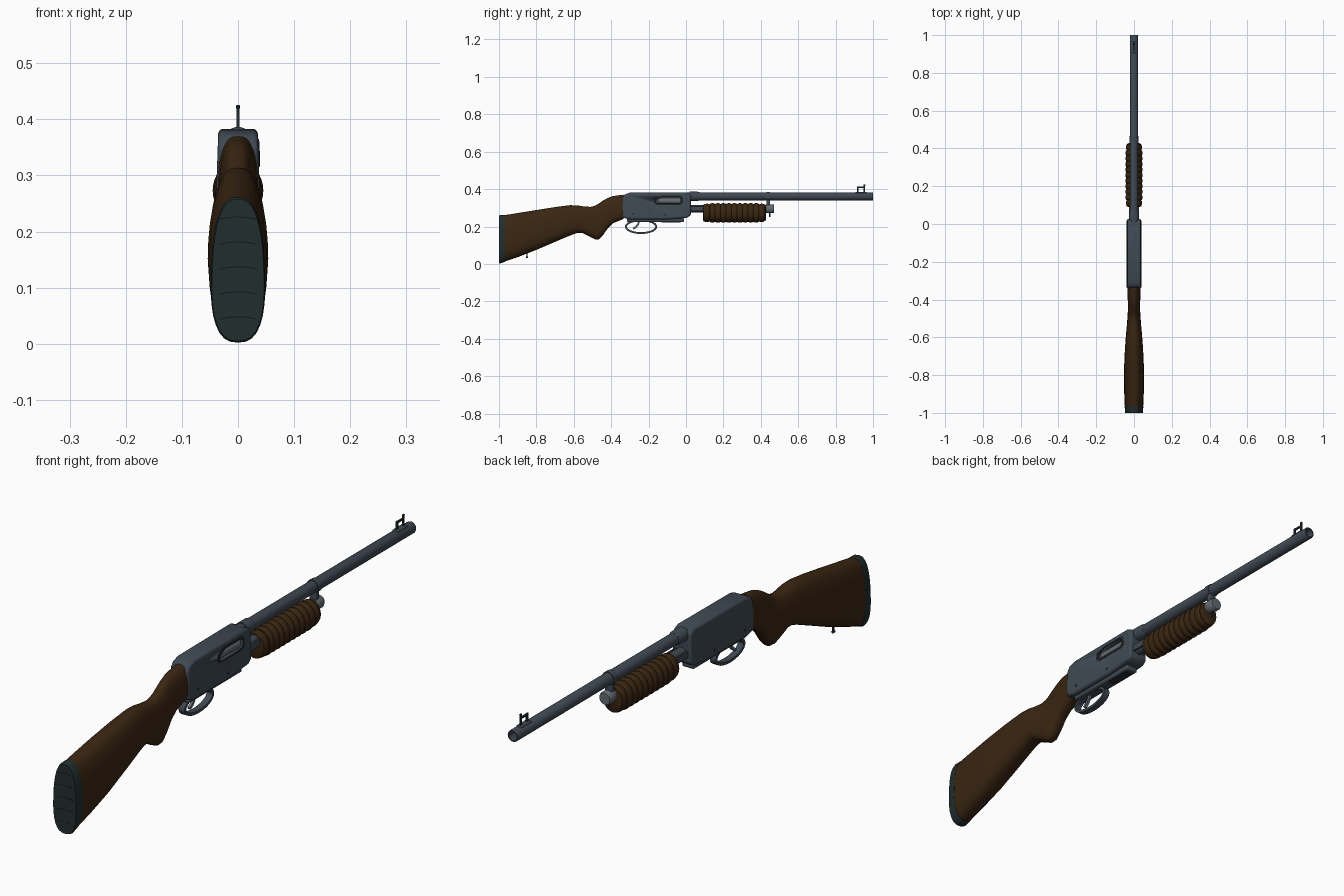
import bpy, bmesh, math
from mathutils import Vector

if "Cube" in bpy.data.objects:
    bpy.data.objects.remove(bpy.data.objects["Cube"], do_unlink=True)


def material(name, rgb):
    m = bpy.data.materials.new(name)
    m.use_nodes = True
    m.diffuse_color = (*rgb, 1)
    m.node_tree.nodes["Principled BSDF"].inputs["Base Color"].default_value = (*rgb, 1)
    return m


STEEL = material("blued steel", (0.05, 0.066, 0.086))
DARK = material("dark steel", (0.018, 0.024, 0.03))
BRIGHT = material("bright steel", (0.13, 0.15, 0.17))
WOOD = material("walnut", (0.042, 0.019, 0.006))
RUBBER = material("rubber", (0.016, 0.027, 0.028))
BLACK = material("black groove", (0.006, 0.009, 0.01))


def finish(name, bm, mat, angle=35):
    bmesh.ops.recalc_face_normals(bm, faces=bm.faces)
    me = bpy.data.meshes.new(name)
    bm.to_mesh(me)
    bm.free()
    me.materials.append(mat)
    ob = bpy.data.objects.new(name, me)
    bpy.context.collection.objects.link(ob)
    bpy.ops.object.select_all(action="DESELECT")
    ob.select_set(True)
    bpy.context.view_layer.objects.active = ob
    bpy.ops.object.shade_smooth_by_angle(angle=math.radians(angle))
    return ob


def skin(name, rings, mat, caps=True, loop=False, angle=35):
    """Bridge a list of equal-sized point rings."""
    bm = bmesh.new()
    rows = [[bm.verts.new(p) for p in r] for r in rings]
    n = len(rows[0])
    for a, b in zip(rows, rows[1:] + (rows[:1] if loop else [])):
        for i in range(n):
            j = (i + 1) % n
            bm.faces.new((a[i], a[j], b[j], b[i]))
    if caps and not loop:
        bm.faces.new(rows[0])
        bm.faces.new(rows[-1])
    return finish(name, bm, mat, angle)


def lathe(name, profile, z, mat, x=0, sx=1, sides=32, loop=False):
    """Turn (y, radius) pairs about an axis along y."""
    rings = [[(x + sx * r * math.cos(2 * math.pi * i / sides), y,
               z + r * math.sin(2 * math.pi * i / sides)) for i in range(sides)]
             for y, r in profile]
    return skin(name, rings, mat, loop=loop)


def prism(name, outline, half, mat, x=0, bevel=0.0):
    """Extrude a (y, z) outline across x."""
    rings = [[(x + s * half, y, z) for y, z in outline] for s in (-1, 1)]
    ob = skin(name, rings, mat)
    if bevel:
        b = ob.modifiers.new("bevel", "BEVEL")
        b.width, b.segments, b.limit_method = bevel, 3, "ANGLE"
        bpy.ops.object.modifier_apply(modifier="bevel")
        bpy.ops.object.shade_smooth_by_angle(angle=math.radians(35))
    return ob


def box(name, y0, y1, z0, z1, half, mat, x=0, bevel=0.0):
    return prism(name, [(y0, z0), (y1, z0), (y1, z1), (y0, z1)], half, mat, x, bevel)


def strip(name, path, half, thick, mat, loop=False):
    """Sweep a flat bar along a (y, z) path."""
    rings, n = [], len(path)
    for i, (y, z) in enumerate(path):
        a = path[(i - 1) % n] if loop or i else path[0]
        b = path[(i + 1) % n] if loop or i < n - 1 else path[-1]
        d = Vector((b[0] - a[0], b[1] - a[1])).normalized() * thick
        rings.append([(sx * half, y - s * d.y, z + s * d.x)
                      for sx, s in ((-1, -1), (1, -1), (1, 1), (-1, 1))])
    return skin(name, rings, mat, loop=loop)


def egg(y, low, high, half, taper, n=32, power=0.78):
    """Rounded section that narrows toward its top."""
    pts, mid, h = [], (low + high) / 2, (high - low) / 2
    for i in range(n):
        c, s = math.cos(2 * math.pi * i / n), math.sin(2 * math.pi * i / n)
        u = math.copysign(abs(c) ** power, c)
        v = math.copysign(abs(s) ** power, s)
        pts.append((half * u * (1 - taper * v), y, mid + h * v))
    return pts


# Stock and butt pad: y, bottom, top, half width, taper
stock = [(-0.968, 0.013, 0.261, 0.048, 0.1), (-0.9, 0.036, 0.272, 0.051, 0.1),
         (-0.8, 0.075, 0.288, 0.053, 0.12), (-0.7, 0.118, 0.304, 0.049, 0.14),
         (-0.62, 0.152, 0.314, 0.044, 0.15), (-0.58, 0.166, 0.313, 0.041, 0.15),
         (-0.55, 0.164, 0.308, 0.038, 0.15), (-0.51, 0.143, 0.305, 0.035, 0.15),
         (-0.485, 0.131, 0.312, 0.033, 0.15), (-0.465, 0.132, 0.324, 0.032, 0.15),
         (-0.445, 0.152, 0.338, 0.031, 0.15), (-0.42, 0.188, 0.352, 0.031, 0.15),
         (-0.39, 0.218, 0.363, 0.033, 0.15), (-0.335, 0.24, 0.37, 0.035, 0.15)]
skin("stock", [egg(*s) for s in stock], WOOD, angle=50)
skin("butt_pad", [egg(-0.967, 0.012, 0.262, 0.0485, 0.1), egg(-0.992, 0.002, 0.262, 0.048, 0.1),
                  egg(-1.0, 0.005, 0.258, 0.046, 0.1)], RUBBER, angle=50)
for i in range(5):
    z = 0.043 + 0.0445 * i
    arc = [(0.033 * t / 4, z + 0.004 * (1 - (t / 4) ** 2)) for t in range(-4, 5)]
    skin("pad_groove", [[(x, y, h + d) for y, d in ((-1.0005, 0), (-1.0005, 0.002),
                        (-0.998, 0.002), (-0.998, 0))] for x, h in arc], BLACK)
lathe("sling_stud", [(-0.855, 0.005), (-0.845, 0.005)], 0.036, DARK, sides=12)
box("sling_stud_post", -0.853, -0.847, 0.036, 0.065, 0.003, DARK)

# Receiver with a cut ejection port
receiver = prism("receiver", [(-0.342, 0.248), (-0.342, 0.352), (-0.328, 0.372), (-0.30, 0.381),
                              (0.0, 0.383), (0.026, 0.372), (0.026, 0.262), (0.008, 0.247),
                              (-0.1, 0.238), (-0.3, 0.238)], 0.039, STEEL, bevel=0.009)
for v in receiver.data.vertices:
    v.co.x *= 1 - 0.9 * max(0, v.co.z - 0.27)
PORT = [(-0.15, 0.322), (-0.035, 0.322), (-0.024, 0.333), (-0.024, 0.349),
        (-0.035, 0.358), (-0.125, 0.358), (-0.158, 0.342), (-0.16, 0.33)]
cutter = prism("port_cutter", PORT, 0.025, DARK, x=0.045)
cutter.hide_render = True
bpy.context.view_layer.objects.active = receiver
cut = receiver.modifiers.new("port", "BOOLEAN")
cut.operation, cut.object, cut.solver = "DIFFERENCE", cutter, "EXACT"
bpy.ops.object.modifier_apply(modifier="port")
bpy.data.objects.remove(cutter, do_unlink=True)
cy, cz = -0.092, 0.34
rim = []
for y, z in PORT:
    lean = 1 - 0.9 * (z - 0.27)
    oy, oz = y + math.copysign(0.008, y - cy), z + math.copysign(0.007, z - cz)
    rim.append([(0.034, y, z), (0.0415 * lean, y, z), (0.0405 * lean, oy, oz), (0.034, oy, oz)])
skin("port_rim", rim, DARK, loop=True)
lathe("bolt", [(-0.15, 0.017), (-0.03, 0.017)], 0.337, BRIGHT, x=0.017)
box("lower_plate", -0.315, -0.01, 0.224, 0.245, 0.024, STEEL, bevel=0.006)
box("loading_gate", -0.13, -0.03, 0.2225, 0.226, 0.016, DARK)
for y, z in ((-0.285, 0.268), (-0.11, 0.262)):
    for side in (-1, 1):
        ob = lathe("receiver_pin", [(-0.001, 0.005), (0.001, 0.005)], 0, DARK, sides=16)
        ob.rotation_euler.z = math.pi / 2
        ob.location = (side * 0.0392, y, z)

# Trigger and guard
guard = [(-0.24 + 0.081 * math.cos(t * math.pi / 16), 0.199 + 0.034 * math.sin(t * math.pi / 16))
         for t in range(32)]
strip("trigger_guard", guard, 0.012, 0.005, STEEL, loop=True)
strip("trigger", [(-0.25, 0.232), (-0.256, 0.212), (-0.268, 0.197), (-0.282, 0.188)],
      0.005, 0.005, BRIGHT)

# Barrel with open muzzle, collar and magazine tube
lathe("barrel", [(0.0, 0.0215), (0.996, 0.0215), (1.0, 0.02), (1.0, 0.016), (0.9, 0.0155),
                 (0.9, 0.001), (0.0, 0.001)], 0.361, STEEL, loop=True)
lathe("bore", [(0.902, 0.0154), (0.904, 0.0154)], 0.361, BLACK)
lathe("barrel_collar", [(0.02, 0.0255), (0.06, 0.0255), (0.072, 0.022)], 0.361, STEEL)
lathe("magazine_tube", [(0.0, 0.019), (0.44, 0.019)], 0.295, STEEL)
lathe("magazine_cap", [(0.428, 0.022), (0.436, 0.024), (0.464, 0.024), (0.47, 0.021)],
      0.295, BRIGHT)
for side in (-1, 1):
    box("action_bar", 0.02, 0.11, 0.282, 0.306, 0.003, STEEL, x=side * 0.023)

# Barrel band holding the magazine tube
lathe("barrel_band", [(0.43, 0.0245), (0.45, 0.0245)], 0.361, STEEL)
box("band_bridge", 0.43, 0.45, 0.285, 0.36, 0.014, STEEL, bevel=0.003)
box("front_swivel_stud", 0.443, 0.451, 0.252, 0.275, 0.003, DARK)

# Ribbed fore-end
ribs, count = [(0.09, 0.034), (0.094, 0.045)], 11
pitch = 0.322 / count
for i in range(count):
    y = 0.098 + pitch * i
    edge = 0.048 if i in (0, count - 1) else 0.051
    ribs += [(y, edge - 0.003), (y + pitch * 0.2, edge), (y + pitch * 0.5, edge + 0.0015),
             (y + pitch * 0.8, edge), (y + pitch * 0.97, edge - 0.004)]
ribs += [(0.423, 0.045), (0.428, 0.034)]
lathe("fore_end", ribs, 0.273, WOOD, sx=0.86)

# Front sight
box("sight_base", 0.905, 0.965, 0.376, 0.385, 0.011, STEEL, bevel=0.003)
for y, top in ((0.917, 0.414), (0.954, 0.422)):
    box("sight_post", y - 0.004, y + 0.004, 0.38, top, 0.0028, DARK)
box("sight_bar", 0.914, 0.957, 0.406, 0.413, 0.0028, DARK)
lathe("sight_bead", [(0.949, 0.002), (0.951, 0.004), (0.957, 0.004), (0.959, 0.002)],
      0.422, DARK, sides=12)
